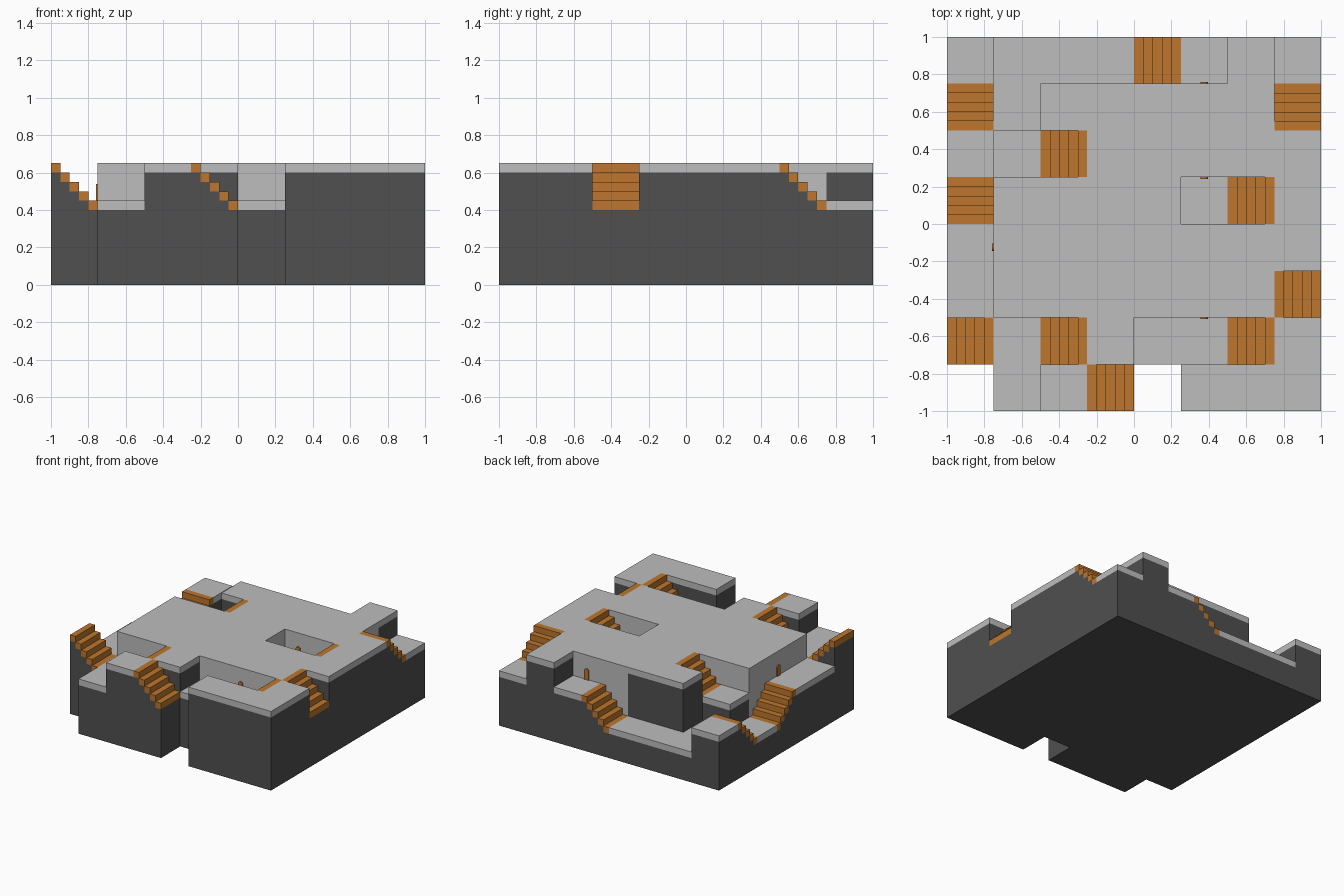
import bpy, bmesh, math
from mathutils import Matrix, Vector

if "Cube" in bpy.data.objects:
    bpy.data.objects.remove(bpy.data.objects["Cube"], do_unlink=True)


def material(name, rgb):
    m = bpy.data.materials.new(name)
    m.use_nodes = True
    m.diffuse_color = (*rgb, 1)
    bsdf = next(n for n in m.node_tree.nodes if n.type == 'BSDF_PRINCIPLED')
    bsdf.inputs["Base Color"].default_value = (*rgb, 1)
    return m


MATS = {
    "rock": material("dark grey rock", (0.08, 0.08, 0.08)),
    "floor": material("light grey floor", (0.51, 0.51, 0.51)),
    "stairs": material("orange stairs", (0.51, 0.18, 0.026)),
}

# Plan, back row first. L/M/H: low, mid, high rock with a floor slab on top;
# m/h: solid light inner blocks; arrows: stairs and the way they climb; . : gap
PLAN = [
    "MLLL>MHM",
    "^LHHhhhv",
    "LM>hhhhH",
    "vhhhhm>H",
    "Mhhhhhh H".replace(" ", ""),
    "Mhhhhhh<",
    "<M>HMM>H",
    ".MH<.HHH",
]
LOW_STAIRS = {(4, 7), (0, 6), (0, 4)}      # these climb from low to mid
TOP = {"L": 5, "M": 9, "H": 13, "m": 9, "h": 13, ".": 0}
U = 0.05                                   # size of one block
N = 40                                     # blocks along each side


def column(a, b):
    """Height in blocks and kind of the column at block position a, b."""
    if not (0 <= a < N and 0 <= b < N):
        return 0, "."
    i, j = a // 5, b // 5
    kind = PLAN[7 - j][i]
    if kind in "<>^v":
        step = {">": a % 5, "<": 4 - a % 5, "^": b % 5, "v": 4 - b % 5}[kind]
        return (5 if (i, j) in LOW_STAIRS else 9) + step, kind
    return TOP[kind], kind


def part_at(k, height, kind):
    if kind in "<>^v":
        return "stairs" if k == height - 1 else "rock"
    if kind in "mh":
        return "rock" if k == 0 else "floor"
    return "floor" if k == height - 1 else "rock"


def add_quad(bm, centre, normal):
    n = Vector(normal)
    s = Vector((n.y, n.z, n.x))
    t = n.cross(s)
    c = Vector(centre) + n / 2
    corners = [c + (s * p + t * q) / 2 for p, q in ((-1, -1), (1, -1), (1, 1), (-1, 1))]
    bm.faces.new([bm.verts.new((v.x * U - 1, v.y * U - 1, v.z * U)) for v in corners])


# Terrain: only outer faces, sorted into parts
meshes = {p: bmesh.new() for p in MATS}
for a in range(N):
    for b in range(N):
        height, kind = column(a, b)
        if not height:
            continue
        around = [(d, column(a + d[0], b + d[1])[0])
                  for d in ((1, 0, 0), (-1, 0, 0), (0, 1, 0), (0, -1, 0))]
        for k in range(height):
            bm = meshes[part_at(k, height, kind)]
            centre = (a + 0.5, b + 0.5, k + 0.5)
            for d, other in around:
                if k >= other:
                    add_quad(bm, centre, d)
            if k == height - 1:
                add_quad(bm, centre, (0, 0, 1))
            if k == 0:
                add_quad(bm, centre, (0, 0, -1))


def finish(bm, name, mat):
    me = bpy.data.meshes.new(name)
    bm.to_mesh(me)
    bm.free()
    me.materials.append(mat)
    ob = bpy.data.objects.new(name, me)
    bpy.context.collection.objects.link(ob)
    return ob


# Merge the blocks into large flat faces
for part, bm in meshes.items():
    bmesh.ops.remove_doubles(bm, verts=bm.verts, dist=0.001)
    bmesh.ops.dissolve_limit(bm, angle_limit=math.radians(1),
                             verts=bm.verts, edges=bm.edges)
    finish(bm, part, MATS[part])


# Small arched doors on the inner walls
def door(name, x, y, turn):
    w, h, depth = 0.02, 0.07, 0.009
    outline = [(-w, 0), (w, 0)]
    outline += [(w * math.cos(math.pi * s / 8), h + w * math.sin(math.pi * s / 8))
                for s in range(9)]
    bm = bmesh.new()
    face = bm.faces.new([bm.verts.new((p, 0, q)) for p, q in outline])
    out = bmesh.ops.extrude_face_region(bm, geom=[face])
    bmesh.ops.translate(bm, vec=(0, -depth, 0),
                        verts=[v for v in out["geom"] if isinstance(v, bmesh.types.BMVert)])
    bmesh.ops.recalc_face_normals(bm, faces=bm.faces)
    bm.transform(Matrix.Translation((x, y, 0.45)) @ Matrix.Rotation(math.radians(turn), 4, 'Z'))
    finish(bm, name, MATS["stairs"])


door("door_front_pocket", 0.375, -0.5, 0)
door("door_centre_pocket", 0.375, 0.25, 0)
door("door_side_terrace", -0.75, -0.125, -90)
door("door_back_terrace", 0.375, 0.75, 180)
